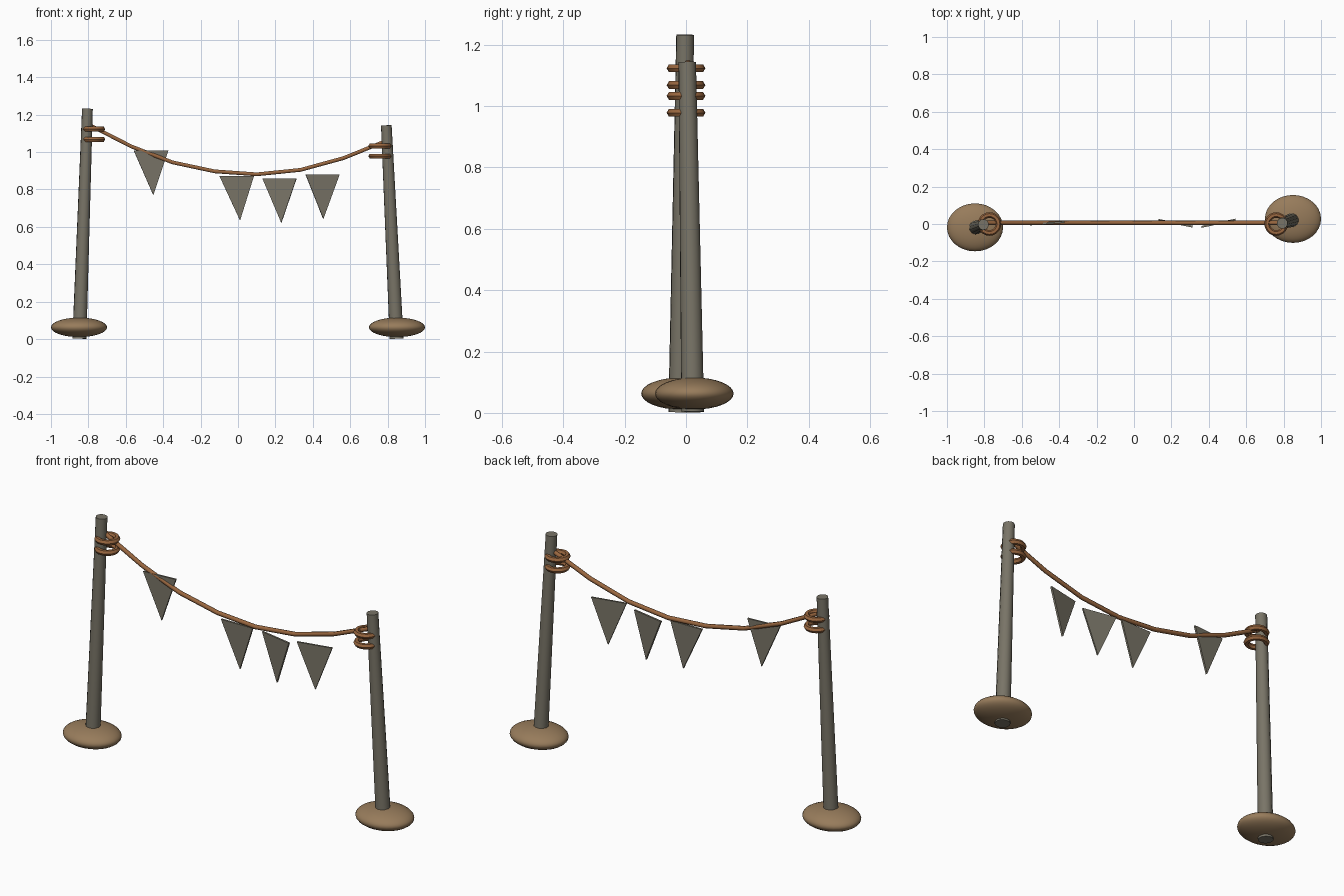
import bpy, bmesh, math
from mathutils import Vector, Matrix

if "Cube" in bpy.data.objects:
    bpy.data.objects.remove(bpy.data.objects["Cube"])


def material(name, rgb):
    m = bpy.data.materials.new(name)
    m.use_nodes = True
    m.diffuse_color = (*rgb, 1)
    m.node_tree.nodes["Principled BSDF"].inputs["Base Color"].default_value = (*rgb, 1)
    return m


WOOD = material("weathered grey wood", (0.19, 0.175, 0.135))
EARTH = material("tan earth", (0.31, 0.2, 0.105))
ROPE = material("brown rope", (0.32, 0.135, 0.05))
CLOTH = material("faded cloth", (0.19, 0.175, 0.135))


def finish(name, mat, angle=None):
    ob = bpy.context.object
    ob.name = ob.data.name = name
    ob.data.materials.append(mat)
    if angle:
        bpy.ops.object.shade_smooth_by_angle(angle=math.radians(angle))
    return ob


def post(name, foot, top):
    # Tapered leaning pole
    foot, top = Vector(foot), Vector(top)
    axis = top - foot
    bpy.ops.mesh.primitive_cone_add(vertices=12, radius1=0.038, radius2=0.029,
                                    depth=axis.length, location=(foot + top) / 2)
    bpy.context.object.rotation_euler = axis.to_track_quat("Z", "Y").to_euler()
    finish(name, WOOD, 40)


def mound(name, x, y):
    # Flattened footing around the pole
    bpy.ops.mesh.primitive_uv_sphere_add(segments=32, ring_count=16, location=(x, y, 0.063))
    bpy.context.object.scale = (0.15, 0.128, 0.052)
    finish(name, EARTH, 40)


def rope_rings(name, x, heights):
    # Coils tied round the pole
    for i, z in enumerate(heights):
        bpy.ops.mesh.primitive_torus_add(major_segments=20, minor_segments=6, major_radius=0.048,
                                         minor_radius=0.015, location=(x, 0, z))
        finish(f"{name}_{i + 1}", ROPE, 40)


post("right_post", (-0.848, -0.02, 0.003), (-0.805, -0.003, 1.232))
post("left_post", (0.848, 0.022, 0.003), (0.793, 0.004, 1.143))
mound("right_footing", -0.85, -0.018)
mound("left_footing", 0.85, 0.027)
rope_rings("right_rope_ring", -0.773, (1.123, 1.068))
rope_rings("left_rope_ring", 0.76, (1.033, 0.978))

# Sagging rope between the poles
path = [(-0.785, 1.14), (-0.57, 1.03), (-0.35, 0.945), (-0.125, 0.897),
        (0.1, 0.881), (0.335, 0.905), (0.565, 0.968), (0.775, 1.053)]
curve = bpy.data.curves.new("hanging_rope", "CURVE")
curve.dimensions = "3D"
curve.bevel_depth = 0.0115
curve.bevel_resolution = 1
curve.use_fill_caps = True
spline = curve.splines.new("POLY")
spline.points.add(len(path) - 1)
for p, (x, z) in zip(spline.points, path):
    p.co = (x, 0.006, z, 1)
curve.materials.append(ROPE)
rope = bpy.data.objects.new("hanging_rope", curve)
bpy.context.collection.objects.link(rope)


def pennant(name, x, z, width, tip, turn):
    # Thin triangular flag, turned a little about the vertical
    bm = bmesh.new()
    outline = [(-width / 2, 0), (tip, -0.238), (width / 2, 0)]
    face = bm.faces.new([bm.verts.new((a, -0.005, b)) for a, b in outline])
    ext = bmesh.ops.extrude_face_region(bm, geom=[face])
    moved = [v for v in ext["geom"] if isinstance(v, bmesh.types.BMVert)]
    bmesh.ops.translate(bm, verts=moved, vec=(0, 0.01, 0))
    bmesh.ops.recalc_face_normals(bm, faces=bm.faces)
    me = bpy.data.meshes.new(name)
    bm.to_mesh(me)
    bm.free()
    me.materials.append(CLOTH)
    ob = bpy.data.objects.new(name, me)
    ob.location = (x, 0.004, z)
    ob.rotation_euler.z = math.radians(turn)
    bpy.context.collection.objects.link(ob)


pennant("pennant_1", -0.465, 1.008, 0.185, 0.012, 4)
pennant("pennant_2", -0.007, 0.872, 0.185, 0.018, 1)
pennant("pennant_3", 0.222, 0.86, 0.186, 0.01, -11)
pennant("pennant_4", 0.452, 0.881, 0.186, 0.004, 12)
